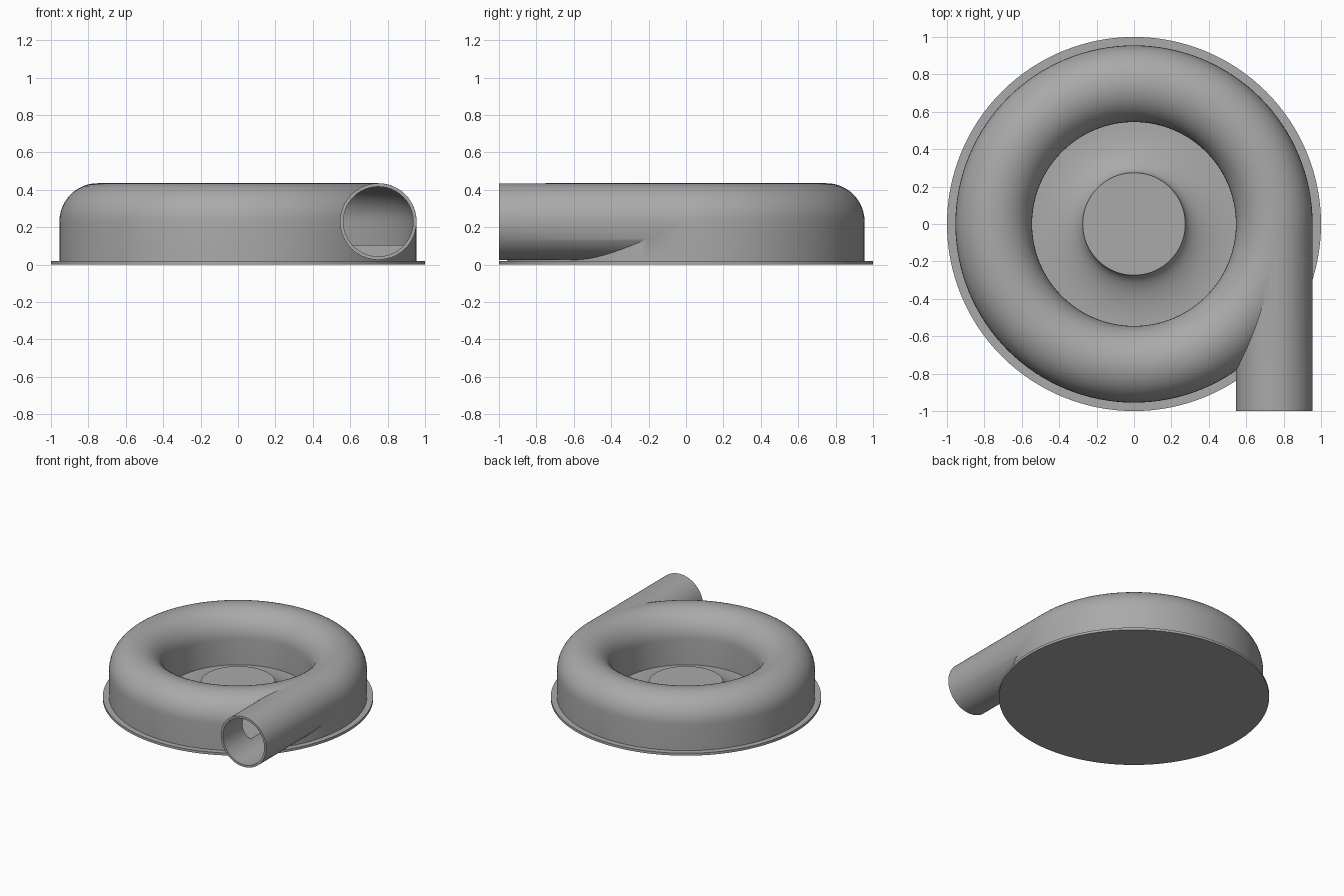
import bpy, bmesh, math
from mathutils import Matrix

cube = bpy.data.objects.get("Cube")
if cube:
    bpy.data.objects.remove(cube)

metal = bpy.data.materials.new("grey metal")
metal.use_nodes = True
GREY = (0.4, 0.4, 0.4, 1)
metal.diffuse_color = GREY
metal.node_tree.nodes["Principled BSDF"].inputs["Base Color"].default_value = GREY


def add_object(name, bm):
    bmesh.ops.recalc_face_normals(bm, faces=bm.faces)
    mesh = bpy.data.meshes.new(name)
    bm.to_mesh(mesh)
    bm.free()
    mesh.materials.append(metal)
    obj = bpy.data.objects.new(name, mesh)
    bpy.context.collection.objects.link(obj)
    return obj


def revolve(name, profile, steps=128):
    """Spin a closed (radius, height) profile about the z axis."""
    bm = bmesh.new()
    verts = [bm.verts.new((r, 0, z)) for r, z in profile]
    edges = [bm.edges.new((verts[i - 1], verts[i])) for i in range(len(verts))]
    bmesh.ops.spin(bm, geom=verts + edges, cent=(0, 0, 0), axis=(0, 0, 1),
                   angle=math.tau, steps=steps, use_duplicate=False)
    bmesh.ops.remove_doubles(bm, verts=bm.verts, dist=1e-5)
    return add_object(name, bm)


def arc(cr, cz, rr, rz, start, end, n):
    """Elliptical arc of profile points, angles in degrees."""
    angles = [math.radians(start + (end - start) * i / n) for i in range(n + 1)]
    return [(cr + rr * math.cos(a), cz + rz * math.sin(a)) for a in angles]


def tube(name, radius, y0, y1):
    """Solid cylinder along y on the outlet axis."""
    bm = bmesh.new()
    place = Matrix.Translation((MID, (y0 + y1) / 2, AXIS_Z)) @ Matrix.Rotation(math.pi / 2, 4, 'X')
    bmesh.ops.create_cone(bm, cap_ends=True, segments=96, radius1=radius,
                          radius2=radius, depth=y1 - y0, matrix=place)
    return add_object(name, bm)


def boolean(obj, other, operation):
    mod = obj.modifiers.new(operation.lower(), 'BOOLEAN')
    mod.operation = operation
    mod.solver = 'EXACT'
    mod.object = other
    bpy.context.view_layer.objects.active = obj
    bpy.ops.object.modifier_apply(modifier=mod.name)
    bpy.data.objects.remove(other)


def smooth(obj):
    bpy.ops.object.select_all(action='DESELECT')
    obj.select_set(True)
    bpy.context.view_layer.objects.active = obj
    bpy.ops.object.shade_smooth_by_angle(angle=math.radians(30))


MID, AXIS_Z, TUBE_R, BORE_R = 0.75, 0.23, 0.205, 0.187
PLATE, FLOOR = 0.02, 0.105

# Round back plate
plate = revolve("back_plate", [(0, 0), (1, 0), (1, PLATE), (0, PLATE)])

# Ring-shaped casing with a half-round top
casing = revolve("volute_casing",
                 [(MID - TUBE_R, PLATE), (MID + TUBE_R, PLATE)]
                 + arc(MID, AXIS_Z, TUBE_R, TUBE_R, 0, 180, 24))

# Tangent outlet pipe, then the hollow channel and the bore
boolean(casing, tube("outlet_pipe", TUBE_R - 0.0005, -1, 0), 'UNION')
channel = revolve("channel_cutter",
                  [(MID - BORE_R, FLOOR), (MID + BORE_R, FLOOR)]
                  + arc(MID, AXIS_Z, BORE_R, BORE_R, 0, 180, 20))
boolean(casing, channel, 'DIFFERENCE')
boolean(casing, tube("bore_cutter", BORE_R - 0.0005, -1.1, 0), 'DIFFERENCE')

# Central hub with a concave flare
HUB_R, HUB_TOP = 0.274, 0.137
OPEN_R = MID - TUBE_R
hub = revolve("hub", [(0, PLATE), (OPEN_R, PLATE)]
              + arc(OPEN_R, HUB_TOP, OPEN_R - HUB_R, HUB_TOP - PLATE - 0.002, 270, 180, 16)
              + [(0, HUB_TOP)])

for part in (plate, casing, hub):
    smooth(part)
